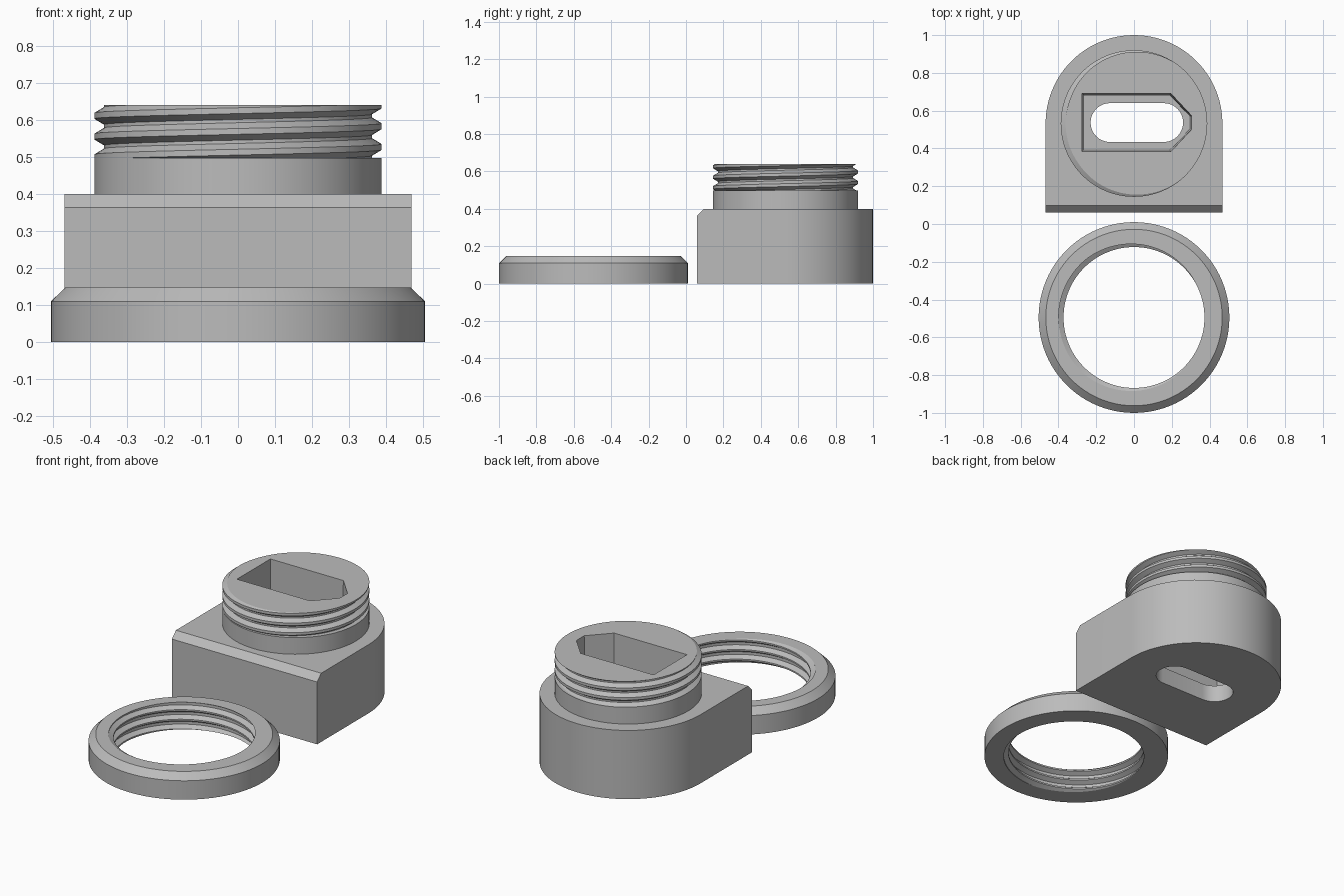
import bpy
import bmesh
from math import pi, cos, sin, radians

SEGMENTS = 96
PITCH = 0.056

if "Cube" in bpy.data.objects:
    bpy.data.objects.remove(bpy.data.objects["Cube"], do_unlink=True)

grey = bpy.data.materials.new("Plain grey")
grey.use_nodes = True
grey.diffuse_color = (0.5, 0.5, 0.5, 1)
grey.node_tree.nodes["Principled BSDF"].inputs["Base Color"].default_value = (0.5, 0.5, 0.5, 1)


def make_object(name, bm):
    bmesh.ops.remove_doubles(bm, verts=bm.verts, dist=0.00002)
    bmesh.ops.recalc_face_normals(bm, faces=bm.faces)
    mesh = bpy.data.meshes.new(name)
    bm.to_mesh(mesh)
    bm.free()
    mesh.materials.append(grey)
    obj = bpy.data.objects.new(name, mesh)
    bpy.context.collection.objects.link(obj)
    return obj


def prism(name, bottom, top, z0, z1):
    """Solid between two matching outlines."""
    bm = bmesh.new()
    low = [bm.verts.new((x, y, z0)) for x, y in bottom]
    high = [bm.verts.new((x, y, z1)) for x, y in top]
    bm.faces.new(low)
    bm.faces.new(high)
    for i in range(len(low)):
        j = (i + 1) % len(low)
        bm.faces.new((low[i], low[j], high[j], high[i]))
    return make_object(name, bm)


def arc(cx, cy, r, start, end, steps):
    angles = [radians(start + (end - start) * i / steps) for i in range(steps + 1)]
    return [(cx + r * cos(a), cy + r * sin(a)) for a in angles]


def thread_rows(angle, z0, z1, crest_z, root, crest):
    """One column of a helical thread, trimmed flat at both ends."""
    def radius(z):
        u = ((z - crest_z) / PITCH - angle / (2 * pi)) % 1
        u = min(u, 1 - u)
        t = min(max((u - 0.14) / 0.28, 0), 1)
        return crest + (root - crest) * t

    rows = []
    first = int((z0 - crest_z) / PITCH) - 3
    last = int((z1 - crest_z) / PITCH) + 3
    for turn in range(first, last):
        for step in (-0.42, -0.14, 0.14, 0.42):
            z = crest_z + PITCH * (turn + step + angle / (2 * pi))
            z = min(max(z, z0), z1)
            rows.append((radius(z), z))
    return rows


def threaded_lathe(name, centre_y, before, after, closed, **thread):
    """Turned solid whose profile includes a threaded stretch."""
    bm = bmesh.new()
    columns = []
    for i in range(SEGMENTS + 1):
        a = 2 * pi * i / SEGMENTS
        profile = before + thread_rows(a, **thread) + after
        columns.append([bm.verts.new((r * cos(a), centre_y + r * sin(a), z))
                        for r, z in profile])
    count = len(columns[0])
    for left, right in zip(columns, columns[1:]):
        for k in range(count if closed else count - 1):
            n = (k + 1) % count
            bm.faces.new((left[k], right[k], right[n], left[n]))
    bmesh.ops.remove_doubles(bm, verts=bm.verts, dist=0.00002)
    return make_object(name, bm)


def combine(target, other, operation):
    mod = target.modifiers.new(operation.title(), 'BOOLEAN')
    mod.operation = operation
    mod.solver = 'EXACT'
    mod.object = other
    bpy.ops.object.select_all(action='DESELECT')
    target.select_set(True)
    bpy.context.view_layer.objects.active = target
    bpy.ops.object.modifier_apply(modifier=mod.name)
    bpy.data.objects.remove(other, do_unlink=True)


def smooth(obj):
    bpy.ops.object.select_all(action='DESELECT')
    obj.select_set(True)
    bpy.context.view_layer.objects.active = obj
    bpy.ops.object.shade_smooth_by_angle(angle=radians(20))


# Housing block: square front, round back, bevelled front top edge
MID = 0.532
HALF = 0.468
outline = [(-HALF, 0.06), (HALF, 0.06)] + arc(0, MID, HALF, 0, 180, SEGMENTS // 2)
housing = prism("housing", outline, outline, 0, 0.4)
bm = bmesh.new()
bm.from_mesh(housing.data)
edge = [e for e in bm.edges if all(v.co.y < 0.07 and v.co.z > 0.39 for v in e.verts)]
bmesh.ops.bevel(bm, geom=edge, offset=0.037, segments=1, affect='EDGES')
bm.to_mesh(housing.data)
bm.free()

# Neck: plain collar below a male thread
neck = threaded_lathe("neck", MID, [(0, 0.3), (0.388, 0.3), (0.388, 0.497)], [(0, 0.64)],
                      False, z0=0.497, z1=0.64, crest_z=0.583, root=0.362, crest=0.388)
combine(housing, neck, 'UNION')

# Pointed pocket with slightly drafted walls
FLOOR = 0.1


def pocket_outline(inset):
    left, right, half, tip = -0.275 + inset, 0.305 - inset, 0.154 - inset, 0.036
    shoulder = 0.195 - inset / 2
    return [(left, MID + 0.005 + y) if x is None else (x, MID + 0.005 + y) for x, y in
            ((None, -half), (shoulder, -half), (right, -tip),
             (right, tip), (shoulder, half), (None, half))]


pocket = prism("pocket_cutter", pocket_outline(0.011), pocket_outline(0), FLOOR, 0.641)
combine(housing, pocket, 'DIFFERENCE')

# Rounded slot through the floor
slot_outline = (arc(0.157, MID + 0.005, 0.103, -90, 90, 16)
                + arc(-0.127, MID + 0.005, 0.103, 90, 270, 16))
slot = prism("slot_cutter", slot_outline, slot_outline, -0.05, FLOOR + 0.05)
combine(housing, slot, 'DIFFERENCE')
smooth(housing)

# Locking ring: chamfered outside, female thread inside
ring = threaded_lathe("locking_ring", -0.495, [], [(0.467, 0.147), (0.505, 0.11), (0.505, 0)],
                      True, z0=0, z1=0.147, crest_z=0.119, root=0.373, crest=0.399)
smooth(ring)
